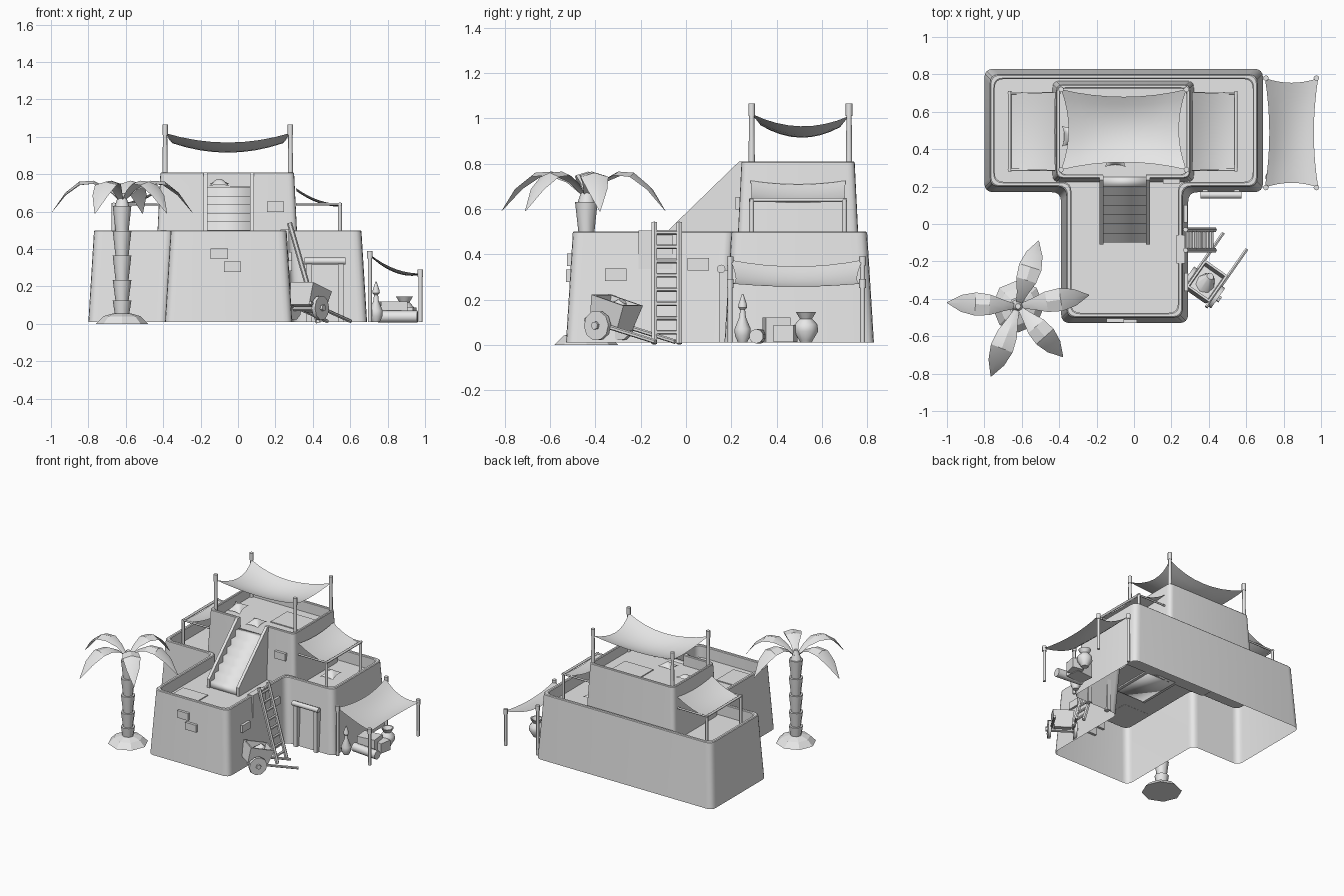
import bpy, bmesh, math
from mathutils import Vector, Matrix

if "Cube" in bpy.data.objects:
    bpy.data.objects.remove(bpy.data.objects["Cube"], do_unlink=True)

clay = bpy.data.materials.new("light_grey")
clay.use_nodes = True
GREY = (0.8, 0.8, 0.8, 1)
clay.diffuse_color = GREY
clay.node_tree.nodes["Principled BSDF"].inputs["Base Color"].default_value = GREY


def finish(name, bm, smooth=35, matrix=None):
    if matrix is not None:
        bm.transform(matrix)
    mesh = bpy.data.meshes.new(name)
    bm.to_mesh(mesh)
    bm.free()
    mesh.materials.append(clay)
    ob = bpy.data.objects.new(name, mesh)
    bpy.context.scene.collection.objects.link(ob)
    bpy.ops.object.select_all(action='DESELECT')
    ob.select_set(True)
    bpy.context.view_layer.objects.active = ob
    if smooth:
        bpy.ops.object.shade_smooth_by_angle(angle=math.radians(smooth))
    return ob


def box(name, loc, size, matrix=None, rot=0):
    bm = bmesh.new()
    bmesh.ops.create_cube(bm, size=1, matrix=Matrix.Translation(loc) @ Matrix.Rotation(rot, 4, 'Z')
                          @ Matrix.Diagonal((*size, 1)))
    return finish(name, bm, 0, matrix)


def rod(name, a, b, r, sides=8, matrix=None, r2=None):
    a, b = Vector(a), Vector(b)
    bm = bmesh.new()
    bmesh.ops.create_cone(bm, cap_ends=True, segments=sides, radius1=r, radius2=r if r2 is None else r2,
                          depth=(b - a).length)
    place = Matrix.Translation((a + b) / 2) @ (b - a).to_track_quat('Z', 'Y').to_matrix().to_4x4()
    return finish(name, bm, 50, (matrix or Matrix()) @ place)


def outline(corners, inset, r):
    """Counter-clockwise outline with rounded corners, moved inward by inset."""
    pts, n = [], len(corners)
    c = [Vector(p) for p in corners]
    for i in range(n):
        d0 = (c[i] - c[i - 1]).normalized()
        d1 = (c[(i + 1) % n] - c[i]).normalized()
        p = c[i] - inset * Vector((d0.y + d1.y, -d0.x - d1.x))
        if not r:
            pts.append(p)
            continue
        for k in range(5):
            t = k / 4
            pts.append((1 - t) ** 2 * (p - d0 * r) + 2 * t * (1 - t) * p + t * t * (p + d1 * r))
    return pts


def tiers(name, corners, levels, r=0, bottom=True, matrix=None):
    """Stack of inset outlines (inset, z), the last one capped as a floor."""
    bm = bmesh.new()
    rings = [[bm.verts.new((p.x, p.y, z)) for p in outline(corners, i, r)] for i, z in levels]
    n = len(rings[0])
    for lo, hi in zip(rings, rings[1:]):
        for k in range(n):
            bm.faces.new((lo[k], lo[(k + 1) % n], hi[(k + 1) % n], hi[k]))
    bm.faces.new(rings[-1])
    if bottom:
        bm.faces.new(rings[0][::-1])
    return finish(name, bm, 35, matrix)


def rect(x0, x1, y0, y1):
    return [(x0, y0), (x1, y0), (x1, y1), (x0, y1)]


def lathe(name, profile, loc, sides=12, smooth=40):
    bm = bmesh.new()
    rings = [[bm.verts.new((r * math.cos(a), r * math.sin(a), z))
              for a in (math.tau * k / sides for k in range(sides))] for r, z in profile]
    for lo, hi in zip(rings, rings[1:]):
        for k in range(sides):
            bm.faces.new((lo[k], lo[(k + 1) % sides], hi[(k + 1) % sides], hi[k]))
    bm.faces.new(rings[-1])
    bm.faces.new(rings[0][::-1])
    return finish(name, bm, smooth, Matrix.Translation(loc))


def cloth(name, a, b, c, d, su, sv, pinch, bulge=0, n=8):
    """Sheet through four corners, sagging along both ways, edges pulled in."""
    a, b, c, d = map(Vector, (a, b, c, d))
    bm = bmesh.new()
    grid = []
    for i in range(n + 1):
        u = i / n
        row = []
        for j in range(n + 1):
            v = j / n
            fu, fv = 4 * u * (1 - u), 4 * v * (1 - v)
            p = (a * (1 - u) + b * u) * (1 - v) + (d * (1 - u) + c * u) * v
            p += (b - a).normalized() * pinch * (1 - 2 * u) * fv + (d - a).normalized() * pinch * (1 - 2 * v) * fu
            p.z += bulge * fu * fv - su * fu - sv * fv
            row.append(bm.verts.new(p))
        grid.append(row)
    for i in range(n):
        for j in range(n):
            bm.faces.new((grid[i][j], grid[i + 1][j], grid[i + 1][j + 1], grid[i][j + 1]))
    return finish(name, bm, 60)


def prism(name, profile, x0, x1, smooth=0):
    """Side profile in y and z, extruded along x."""
    bm = bmesh.new()
    face = bm.faces.new([bm.verts.new((x0, y, z)) for y, z in profile])
    ext = bmesh.ops.extrude_face_region(bm, geom=[face])
    bmesh.ops.translate(bm, vec=(x1 - x0, 0, 0), verts=[v for v in ext["geom"] if isinstance(v, bmesh.types.BMVert)])
    bmesh.ops.recalc_face_normals(bm, faces=bm.faces)
    return finish(name, bm, smooth)


# House: hollow T-shaped ground floor with parapet, upper floor with stair opening
T = [(-0.39, -0.53), (0.29, -0.53), (0.29, 0.17), (0.69, 0.17), (0.69, 0.83), (-0.8, 0.83), (-0.8, 0.17), (-0.39, 0.17)]
FLOOR, ROOF = 0.41, 0.73
tiers("ground_floor", T, [(0, 0.01), (0.03, 0.495), (0.035, 0.5), (0.05, 0.5), (0.055, 0.495), (0.055, FLOOR)], 0.05, False)
upper = tiers("upper_floor", rect(-0.435, 0.32, 0.225, 0.765),
              [(0, 0.4), (0.02, 0.805), (0.024, 0.81), (0.036, 0.81), (0.04, 0.805), (0.04, ROOF)], 0.035)
cutter = box("stair_opening_cutter", (-0.05, 0.25, ROOF + 0.1), (0.23, 0.14, 0.2))
cutter.hide_render = True
cut = upper.modifiers.new("opening", 'BOOLEAN')
cut.object, cut.solver = cutter, 'EXACT'
bpy.context.view_layer.objects.active = upper
bpy.ops.object.modifier_apply(modifier=cut.name)
bpy.data.objects.remove(cutter, do_unlink=True)

# Stairs between sloped side walls
steps, y0, y1 = 7, -0.1, 0.25
stair = [(y1, FLOOR - 0.01), (y0, FLOOR - 0.01)]
for s in range(steps):
    z = FLOOR + (ROOF - FLOOR) * (s + 1) / steps
    stair += [(y0 + (y1 - y0) * s / steps, z), (y0 + (y1 - y0) * (s + 1) / steps, z)]
prism("stairs", stair, -0.165, 0.065, 100)
for x in (-0.185, 0.063):
    prism("stair_wall", [(0.26, 0.4), (-0.11, 0.4), (-0.11, 0.475), (0.235, 0.81), (0.26, 0.81)], x, x + 0.022)

# Loose bricks on the walls and a cloth over the parapet
for x, y, z in ((-0.1, -0.508, 0.375), (-0.03, -0.512, 0.305), (0.2, 0.235, 0.625)):
    box("front_brick", (x, y, z), (0.092, 0.035, 0.055))
for x, y, z in ((0.272, -0.31, 0.31), (0.268, 0.055, 0.355)):
    box("side_brick", (x, y, z), (0.035, 0.095, 0.055))
box("parapet_cloth", (0.25, -0.135, 0.42), (0.045, 0.15, 0.17))

# Roof awning on four posts
for x in (-0.39, 0.28):
    for y in (0.29, 0.72):
        rod("roof_post", (x, y, ROOF), (x, y, 1.05), 0.015, r2=0.011)
        rod("post_cap", (x, y, 1.01), (x, y, 1.065), 0.015)
cloth("roof_awning", (-0.39, 0.29, 1.02), (0.28, 0.29, 1.02), (0.28, 0.72, 1.01), (-0.39, 0.72, 1.01), 0.05, 0.05, 0.04)

# Terrace awnings on both sides
for s in (-1, 1):
    xi, xo = -0.055 + s * 0.365, -0.06 + s * 0.605
    cloth("terrace_awning", (xi, 0.285, 0.725), (xo, 0.285, 0.64), (xo, 0.705, 0.64), (xi, 0.705, 0.725), 0.02, 0.015, 0.004)
    rod("awning_bar", (xo, 0.28, 0.64), (xo, 0.71, 0.64), 0.009)
    for y in (0.29, 0.70):
        rod("terrace_post", (xo, y, FLOOR), (xo, y, 0.645), 0.011)
        rod("awning_rafter", (xi, y, 0.64), (xo, y, 0.64), 0.007)

# Rugs and pillows
box("terrace_rug", (-0.205, -0.325, FLOOR + 0.003), (0.21, 0.21, 0.008))
box("roof_rug", (0.08, 0.55, ROOF + 0.003), (0.24, 0.2, 0.008))
for x, y, z, t in ((-0.1, 0.36, ROOF, 0.02), (-0.33, 0.47, ROOF, 0.04), (0.42, 0.52, FLOOR, 0.03)):
    h = 0.055
    cloth("pillow", (x - h, y - h, z + 0.01), (x + h, y - h, z + 0.01), (x + h, y + h, z + t), (x - h, y + h, z + t),
          0, 0, 0.012, 0.03)

# Market stall awning
for x, top in ((0.705, 0.39), (0.975, 0.29)):
    for y in (0.195, 0.78):
        rod("stall_post", (x, y, 0.01), (x, y, top), 0.011)
        rod("stall_post_cap", (x, y, top - 0.04), (x, y, top), 0.015)
cloth("stall_awning", (0.7, 0.195, 0.375), (0.985, 0.195, 0.27), (0.985, 0.78, 0.27), (0.7, 0.78, 0.375), 0.03, 0.02, 0.025)

# Stall goods
lathe("tall_bottle", [(0.02, 0.01), (0.034, 0.04), (0.036, 0.07), (0.015, 0.12), (0.011, 0.155), (0.02, 0.165),
                      (0.018, 0.18), (0.003, 0.225)], (0.738, 0.25, 0))
lathe("wide_pot", [(0.025, 0.01), (0.03, 0.02), (0.054, 0.06), (0.05, 0.09), (0.027, 0.115), (0.045, 0.145),
                   (0.036, 0.145), (0.02, 0.115)], (0.89, 0.53, 0))
rod("rolled_carpet", (0.75, 0.33, 0.038), (0.96, 0.31, 0.038), 0.032, 10)
box("large_crate", (0.83, 0.4, 0.065), (0.14, 0.11, 0.11), rot=0.1)
box("small_crate", (0.9, 0.44, 0.05), (0.09, 0.09, 0.075), rot=-0.2)

# Door frame
for x in (0.38, 0.55):
    box("door_post", (x, 0.165, 0.17), (0.03, 0.04, 0.32))
rod("door_lintel", (0.355, 0.155, 0.335), (0.575, 0.155, 0.335), 0.019)

# Ladder leaning on the side wall
low, high = Vector((0.43, 0, 0.005)), Vector((0.275, 0, 0.54))
for y in (-0.14, -0.03):
    off = Vector((0, y, 0))
    rod("ladder_rail", low + off, high + off, 0.014, 6)
for k in range(8):
    p = low.lerp(high, (k + 0.8) / 8.5)
    rod("ladder_rung", (p.x, -0.14, p.z), (p.x, -0.03, p.z), 0.01, 6)

# Handcart, tipped onto its handles
cart = Matrix.Translation((0.38, -0.32, 0.13)) @ Matrix.Rotation(math.radians(55), 4, 'Z') @ Matrix.Rotation(math.radians(16), 4, 'Y')
tiers("cart_tub", rect(-0.09, 0.09, -0.075, 0.075), [(0.015, -0.05), (0, 0.07), (0.012, 0.07), (0.016, 0.02)], matrix=cart)
for y in (-0.09, 0.09):
    rod("cart_wheel", (-0.01, y - 0.011, -0.05), (-0.01, y + 0.011, -0.05), 0.066, 10, cart)
    rod("cart_handle", (-0.09, y * 0.85, -0.045), (0.3, y * 0.85, -0.035), 0.01, 6, cart)
rod("cart_axle", (-0.01, -0.115, -0.05), (-0.01, 0.115, -0.05), 0.018, 6, cart)
rod("cart_sack", (0, 0, 0), (0.03, 0, 0.075), 0.06, 8, cart, 0.02)

# Palm tree: mound, flaring trunk segments, arched leaves
px, py = -0.62, -0.44
lathe("palm_mound", [(0.14, 0), (0.1, 0.04), (0.05, 0.055)], (px, py, 0), 8, 0)
joints = (0.03, 0.125, 0.235, 0.365, 0.495, 0.63)
for z0, z1 in zip(joints, joints[1:]):
    rod("palm_trunk_segment", (px, py, z0 - 0.01), (px, py, z1), 0.034, 8, r2=0.05)
rod("palm_crown", (px, py, 0.62), (px, py, 0.7), 0.042, 8, r2=0.015)
ARCH = [(0.03, 0.66, 0.012), (0.2, 0.725, 0.03), (0.4, 0.765, 0.055), (0.6, 0.76, 0.062), (0.8, 0.7, 0.045), (1, 0.59, 0.002)]
for tx, ty in ((-1, -0.42), (-0.51, -0.09), (-0.24, -0.38), (-0.38, -0.71), (-0.765, -0.815)):
    out = Vector((tx - px, ty - py, 0))
    side = Vector((-out.y, out.x, 0)).normalized()
    bm = bmesh.new()
    rows = []
    for t, z, w in ARCH:
        mid = Vector((px, py, z)) + out * t
        rows.append([bm.verts.new(mid + side * w * k - Vector((0, 0, abs(k) * w * 0.3))) for k in (-1, 0, 1)])
    for lo, hi in zip(rows, rows[1:]):
        for k in range(2):
            bm.faces.new((lo[k + 1], lo[k], hi[k], hi[k + 1]))
    finish("palm_leaf", bm, 30)
